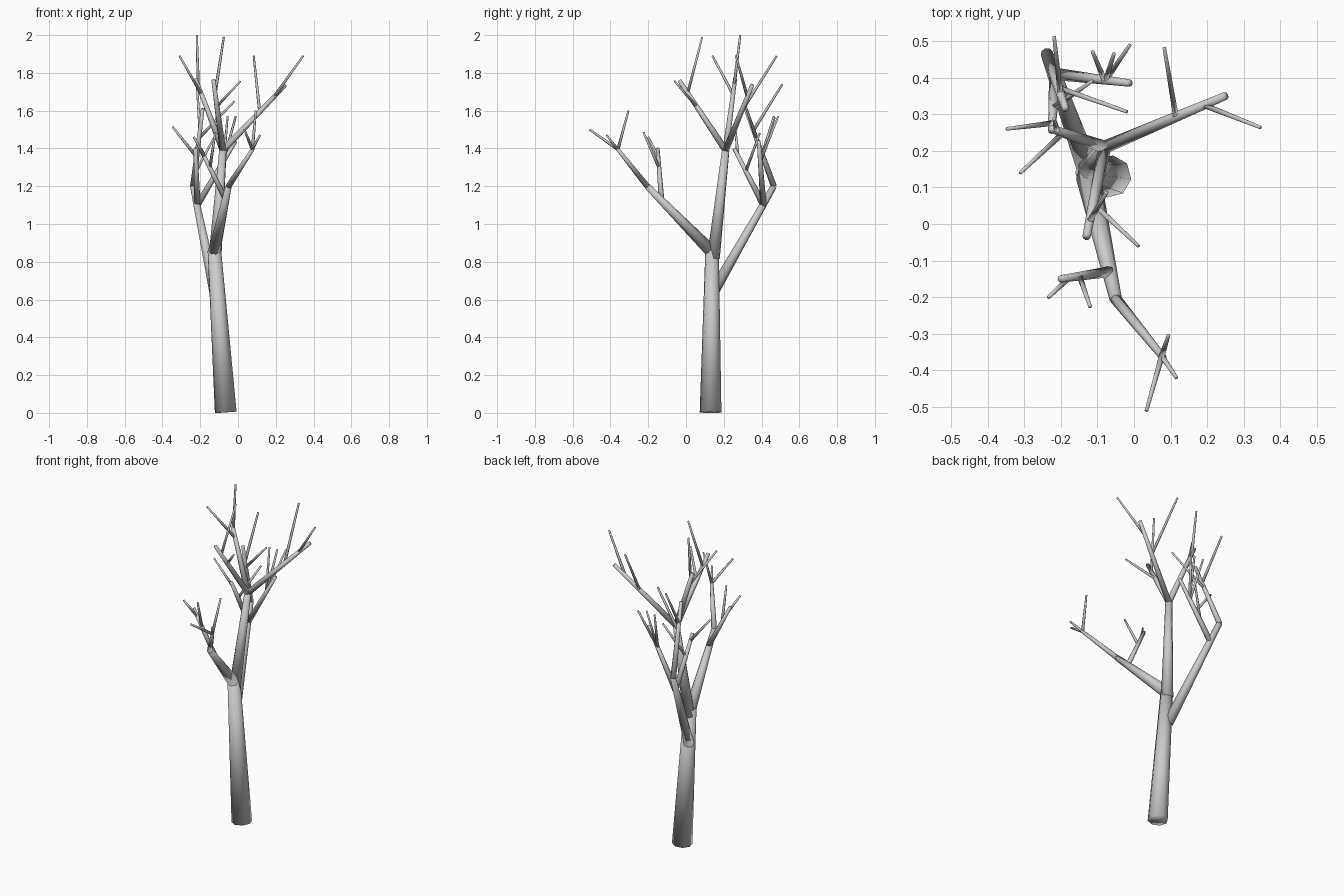
import bpy, bmesh
from mathutils import Vector

if "Cube" in bpy.data.objects:
    bpy.data.objects.remove(bpy.data.objects["Cube"])

bark = bpy.data.materials.new("pale_grey_bark")
bark.diffuse_color = (0.6, 0.6, 0.6, 1)
bark.use_nodes = True
bark.node_tree.nodes["Principled BSDF"].inputs["Base Color"].default_value = bark.diffuse_color


def limb(name, start, end, r1, r2, sides=8):
    """Tapered, capped, smooth-shaded rod running from start to end."""
    a, b = Vector(start), Vector(end)
    axis = b - a
    bm = bmesh.new()
    bmesh.ops.create_cone(bm, cap_ends=True, segments=sides,
                          radius1=r1, radius2=r2, depth=axis.length)
    turn = axis.to_track_quat('Z', 'Y').to_matrix()
    for v in bm.verts:
        v.co = turn @ v.co + (a + b) / 2
    for f in bm.faces:
        f.smooth = True
    mesh = bpy.data.meshes.new(name)
    bm.to_mesh(mesh)
    bm.free()
    mesh.materials.append(bark)
    bpy.context.collection.objects.link(bpy.data.objects.new(name, mesh))


def twigs(name, start, end, shoots):
    """Thin shoots: each leaves the branch at fraction t and ends at its tip."""
    a, b = Vector(start), Vector(end)
    for i, (t, tip) in enumerate(shoots):
        limb(f"{name}_twig_{i + 1}", a.lerp(b, t), tip, 0.009, 0.0055, 6)


# Trunk and its leader
fork = (-0.08, 0.21, 1.39)
limb("trunk", (-0.065, 0.13, 0.003), (-0.125, 0.138, 0.86), 0.058, 0.036)
limb("leader", (-0.122, 0.145, 0.82), fork, 0.035, 0.02)

# Front limb and its outer branch
elbow, front_end = (-0.05, -0.205, 1.2), (0.08, -0.365, 1.4)
limb("front_limb", (-0.125, 0.13, 0.86), elbow, 0.034, 0.017)
limb("front_branch", elbow, front_end, 0.016, 0.01)
twigs("front", elbow, front_end, [
    (0.97, (0.034, -0.51, 1.5)),
    (0.95, (0.116, -0.42, 1.47)),
    (0.97, (0.094, -0.305, 1.6))])

# Upright side branch on the front limb
side_start, side_end = (-0.065, -0.13, 1.13), (-0.2, -0.15, 1.4)
limb("front_side_branch", side_start, side_end, 0.015, 0.01)
twigs("front_side", side_start, side_end, [
    (0.83, (-0.233, -0.2, 1.46)),
    (0.62, (-0.12, -0.225, 1.485))])

# Three crown branches leaving the leader
crown = {
    "crown_right": ((0.25, 0.35, 1.735), [
        (0.59, (0.083, 0.48, 1.89)), (0.82, (0.345, 0.264, 1.89))]),
    "crown_front": ((-0.13, -0.035, 1.76), [
        (0.82, (-0.075, 0.086, 1.99)), (0.63, (0.012, -0.06, 1.755))]),
    "crown_left": ((-0.225, 0.26, 1.77), [
        (0.78, (-0.31, 0.14, 1.89)), (0.9, (-0.218, 0.287, 2.0))]),
}
for name, (end, shoots) in crown.items():
    limb(name, fork, end, 0.018, 0.011)
    twigs(name, fork, end, shoots)

# Rear limb and the branches leaving it
joint, rear_top = (-0.215, 0.41, 1.1), (-0.238, 0.465, 1.2)
limb("rear_limb", (-0.125, 0.15, 0.65), rear_top, 0.031, 0.017)
rear = {
    "rear_top": (rear_top, (-0.187, 0.315, 1.61), [
        (0.72, (-0.218, 0.51, 1.74)), (0.62, (-0.02, 0.307, 1.65))]),
    "rear_right": (joint, (-0.012, 0.385, 1.44), [
        (0.66, (-0.113, 0.47, 1.565)), (0.68, (-0.055, 0.465, 1.57)),
        (0.68, (-0.012, 0.488, 1.57))]),
    "rear_left": (joint, (-0.225, 0.255, 1.4), [
        (0.87, (-0.347, 0.26, 1.515)), (0.6, (-0.115, 0.39, 1.48))]),
}
for name, (start, end, shoots) in rear.items():
    limb(name, start, end, 0.017, 0.01)
    twigs(name, start, end, shoots)
